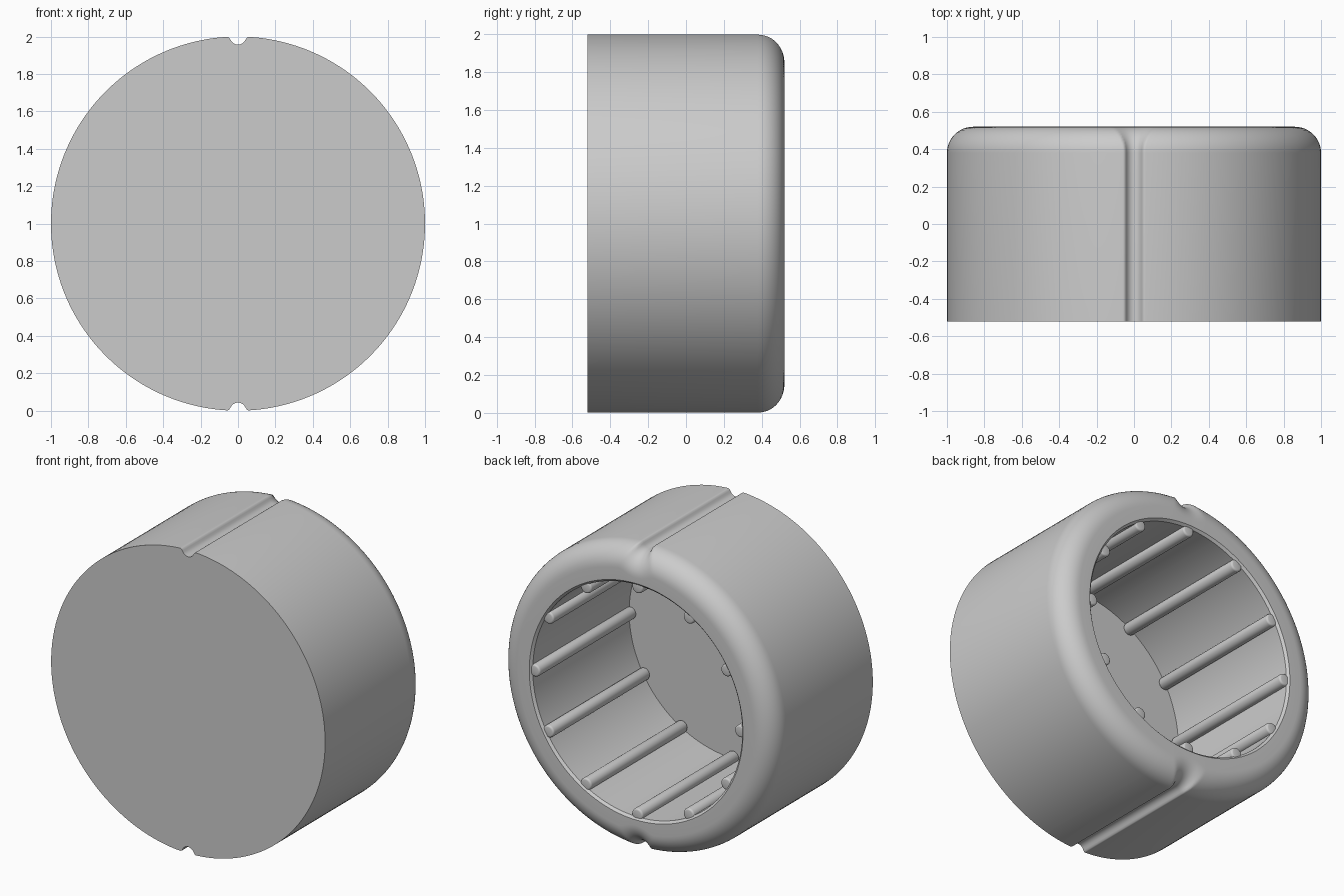
import bpy, bmesh, math

cube = bpy.data.objects.get("Cube")
if cube:
    bpy.data.objects.remove(cube, do_unlink=True)

FRONT, BACK = -0.52, 0.52
FILLET = 0.14      # rounding of the open rim
GROOVE = 0.043     # radius of the two key grooves
BORE = 0.765
FLOOR = -0.5

grey = bpy.data.materials.new("plain_grey")
grey.use_nodes = True
grey.diffuse_color = (0.6, 0.6, 0.6, 1)
grey.node_tree.nodes["Principled BSDF"].inputs["Base Color"].default_value = (0.6, 0.6, 0.6, 1)


def finish(bm, name):
    bmesh.ops.recalc_face_normals(bm, faces=bm.faces[:])
    mesh = bpy.data.meshes.new(name)
    bm.to_mesh(mesh)
    bm.free()
    obj = bpy.data.objects.new(name, mesh)
    bpy.context.collection.objects.link(obj)
    mesh.materials.append(grey)
    bpy.ops.object.select_all(action='DESELECT')
    obj.select_set(True)
    bpy.context.view_layer.objects.active = obj
    bpy.ops.object.shade_smooth_by_angle(angle=math.radians(35))
    return obj


def outline(angle, inset):
    """Radius of the grooved circle, offset inward by inset."""
    s, c = abs(math.sin(angle)), abs(math.cos(angle))
    g = GROOVE + inset
    round_rim = 1 - inset
    notch = c - math.sqrt(g * g - s * s) if s < g else c + 2 * (s - g)
    blend = 0.03
    h = max(blend - abs(round_rim - notch), 0) / blend
    return min(round_rim, notch) - h * h * blend / 4


# Angles around the axis, finer beside the grooves
fine = [i * 0.006 for i in range(42)]
start = fine[-1]
quarter = fine + [start + (math.pi / 2 - start) * i / 36 for i in range(1, 37)]
half = quarter + [math.pi - a for a in reversed(quarter[:-1])]
angles = half[:-1] + [a + math.pi for a in half[:-1]]

# Cup: closed front, grooved wall, rounded rim, chamfered bore
bm = bmesh.new()


def add_ring(y, radius):
    ring = []
    for a in angles:
        r = radius(a)
        ring.append(bm.verts.new((r * math.sin(a), y, 1 + r * math.cos(a))))
    return ring


rings = [add_ring(FRONT, lambda a: outline(a, 0))]
for i in range(13):
    p = math.pi / 2 * i / 12
    inset = FILLET * (1 - math.cos(p))
    rings.append(add_ring(BACK - FILLET + FILLET * math.sin(p),
                          lambda a: outline(a, inset)))
for y, r in ((BACK, BORE + 0.015), (BACK - 0.015, BORE), (FLOOR, BORE)):
    rings.append(add_ring(y, lambda a: r))
n = len(angles)
for lower, upper in zip(rings, rings[1:]):
    for i in range(n):
        j = (i + 1) % n
        bm.faces.new((lower[i], lower[j], upper[j], upper[i]))
for ring, y in ((rings[0], FRONT), (rings[-1], FLOOR)):
    middle = bm.verts.new((0, y, 1))
    for i in range(n):
        bm.faces.new((middle, ring[i], ring[(i + 1) % n]))
finish(bm, "cup_body")

# Twelve round rods set along the bore wall
for k in range(12):
    a = math.tau * k / 12
    bm = bmesh.new()
    bmesh.ops.create_cone(bm, cap_ends=True, segments=24, radius1=0.04,
                          radius2=0.04, depth=BACK - 0.01 - FLOOR)
    ends = [e for e in bm.edges if abs(e.verts[0].co.z - e.verts[1].co.z) < 0.001]
    bmesh.ops.bevel(bm, geom=ends, offset=0.012, segments=3, profile=0.5, affect='EDGES')
    rod = finish(bm, f"bore_rod_{k + 1}")
    rod.rotation_euler = (math.pi / 2, 0, 0)
    rod.location = (0.75 * math.sin(a), (BACK - 0.01 + FLOOR) / 2, 1 + 0.75 * math.cos(a))
